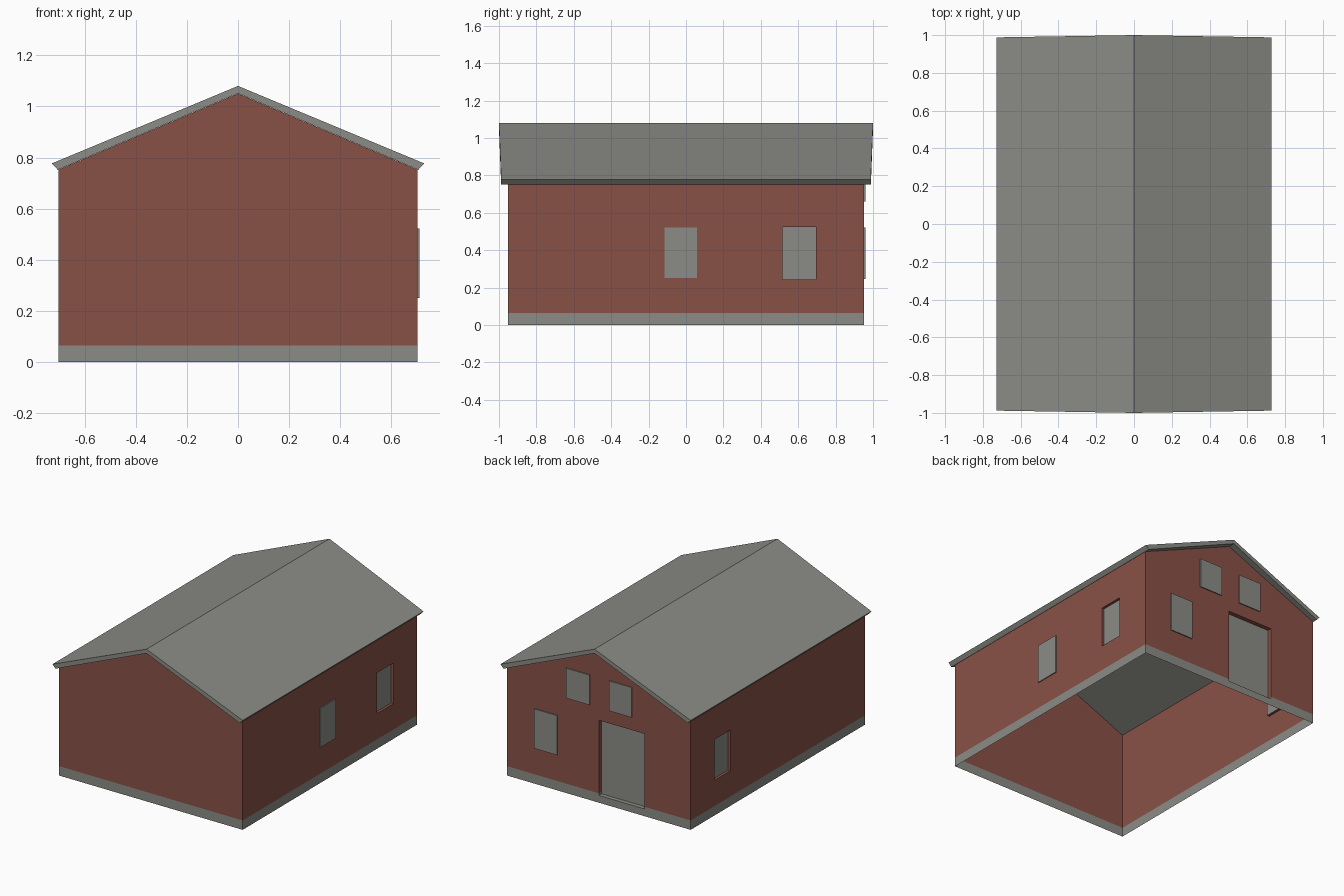
import bpy, bmesh
from mathutils import Vector

if "Cube" in bpy.data.objects:
    bpy.data.objects.remove(bpy.data.objects["Cube"])

W, D = 0.703, 0.953            # half width and half depth of the walls
EAVE, RIDGE, BASE = 0.752, 1.05, 0.065


def material(name, rgb):
    m = bpy.data.materials.new(name)
    m.diffuse_color = (*rgb, 1)
    m.use_nodes = True
    m.node_tree.nodes["Principled BSDF"].inputs["Base Color"].default_value = m.diffuse_color
    return m


red = material("brick_red", (0.25, 0.083, 0.062))
grey = material("warm_grey", (0.26, 0.26, 0.24))


def finish(name, bm, mats):
    me = bpy.data.meshes.new(name)
    bm.to_mesh(me)
    bm.free()
    for m in mats:
        me.materials.append(m)
    ob = bpy.data.objects.new(name, me)
    bpy.context.collection.objects.link(ob)
    return ob


# Walls: thin open shell with gable ends, base band coloured by height
bm = bmesh.new()
profile = [(-W, 0), (W, 0), (W, EAVE), (0, RIDGE), (-W, EAVE)]
front = [bm.verts.new((x, -D, z)) for x, z in profile]
back = [bm.verts.new((x, D, z)) for x, z in profile]
bm.faces.new(front)
bm.faces.new(back[::-1])
bm.faces.new((front[1], back[1], back[2], front[2]))
bm.faces.new((back[0], front[0], front[4], back[4]))


def cut(axis, value, side):
    """Score the wall faces that look along side (all walls if side is None)."""
    no = Vector((0, 0, 0))
    no[axis] = 1
    bm.normal_update()
    faces = [f for f in bm.faces if side is None or f.normal.dot(side) > 0.9]
    geom = set(faces)
    for f in faces:
        geom.update(f.edges)
        geom.update(f.verts)
    bmesh.ops.bisect_plane(bm, geom=list(geom), dist=1e-5,
                           plane_co=no * value, plane_no=no)


cut(2, BASE, None)


# Recessed openings: score the outline, then push the faces inward
def recess(side, axis, a0, a1, z0, z1, depth):
    for v in (a0, a1):
        cut(axis, v, side)
    for v in (z0, z1):
        cut(2, v, side)
    bm.normal_update()
    pick = []
    for f in bm.faces:
        c = f.calc_center_median()
        if f.normal.dot(side) > 0.9 and a0 < c[axis] < a1 and z0 < c.z < z1:
            pick.append(f)
    new = bmesh.ops.extrude_face_region(bm, geom=pick)["geom"]
    for f in pick:
        if f.is_valid:
            bm.faces.remove(f)
    bmesh.ops.translate(bm, vec=-side * depth,
                        verts=[g for g in new if isinstance(g, bmesh.types.BMVert)])
    return [g for g in new if isinstance(g, bmesh.types.BMFace)]


X, Y = Vector((1, 0, 0)), Vector((0, 1, 0))
panes = recess(Y, 0, -0.35, 0.0, 0.05, 0.57, 0.03)         # back door
for s in (X, -X):                                          # side windows
    panes += recess(s, 1, 0.517, 0.695, 0.243, 0.525, 0.018)
for f in bm.faces:
    f.material_index = int(f.calc_center_median().z < BASE)
for f in panes:
    if f.is_valid:
        f.material_index = 1
finish("walls", bm, [red, grey])


# Surface windows: thin plates standing just off the walls
def plate(name, lo, hi):
    lo, hi = Vector(lo), Vector(hi)
    b = bmesh.new()
    bmesh.ops.create_cube(b, size=1)
    for v in b.verts:
        v.co = (lo + hi) / 2 + v.co * (hi - lo)
    return finish(name, b, [grey])


plate("side_window", (W - 0.001, -0.115, 0.25), (W + 0.007, 0.06, 0.522))
for name, x0, x1, z0, z1 in (("lower_back_window", 0.315, 0.492, 0.247, 0.52),
                             ("upper_back_window_1", 0.068, 0.245, 0.66, 0.867),
                             ("upper_back_window_2", -0.255, -0.082, 0.66, 0.867)):
    plate(name, (x0, D - 0.001, z0), (x1, D + 0.007, z1))

# Roof: solid chevron slab, a little longer at the ridge
bm = bmesh.new()
chevron = [(-0.728, 0.777), (-0.705, 0.752), (0, 1.051),
           (0.705, 0.752), (0.728, 0.777), (0, 1.08)]
ends = []
for s in (-1, 1):
    ends.append([bm.verts.new((x, s * (1 - 0.012 * abs(x) / 0.728), z))
                 for x, z in chevron])
for i in range(6):
    j = (i + 1) % 6
    bm.faces.new((ends[0][i], ends[0][j], ends[1][j], ends[1][i]))
for e in ends:
    bm.faces.new((e[0], e[1], e[2], e[5]))
    bm.faces.new((e[5], e[2], e[3], e[4]))
bmesh.ops.recalc_face_normals(bm, faces=bm.faces)
finish("roof", bm, [grey])
